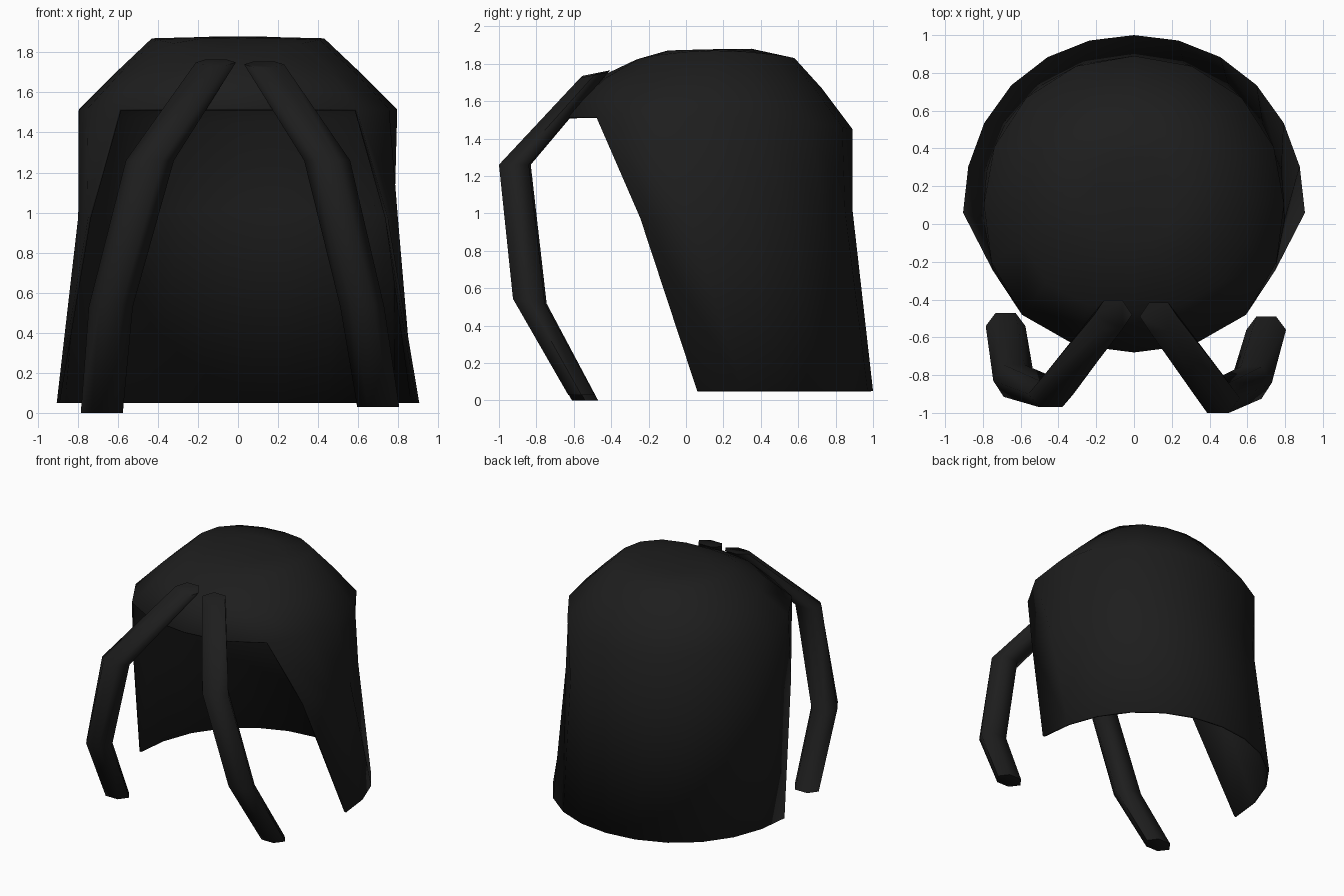
import bpy, bmesh, math

if "Cube" in bpy.data.objects:
    bpy.data.objects.remove(bpy.data.objects["Cube"])

black = bpy.data.materials.new("soft black")
black.diffuse_color = (0.0125, 0.0125, 0.0125, 1)
black.use_nodes = True
black.node_tree.nodes["Principled BSDF"].inputs["Base Color"].default_value = black.diffuse_color


def finish(name, bm, angle):
    mesh = bpy.data.meshes.new(name)
    bm.to_mesh(mesh)
    bm.free()
    mesh.materials.append(black)
    ob = bpy.data.objects.new(name, mesh)
    bpy.context.collection.objects.link(ob)
    bpy.ops.object.select_all(action='DESELECT')
    ob.select_set(True)
    bpy.context.view_layer.objects.active = ob
    bpy.ops.object.shade_smooth_by_angle(angle=math.radians(angle))
    return ob


def hair_shell():
    bm = bmesh.new()

    def point(deg, rx, back, front, z_side, z_back, z_front):
        """Point on a slightly squared oval ring; angle 0 is the back, 180 the front."""
        a = math.radians(deg)
        c, r = (back + front) / 2, (back - front) / 2
        k = math.cos(a)
        z = z_side + ((z_back - z_side) if k > 0 else (z_front - z_side)) * k * k
        bulge = 1 + (0.015 if k > 0 else 0.055) * math.sin(2 * a) ** 2
        return bm.verts.new((rx * bulge * math.sin(a), c + r * bulge * k, z))

    # hanging wall: each row wraps further round towards the face
    rows = []
    for span, ring in ((90, (0.905, 1.0, -0.88, 0.05, 0.05, 0.05)),
                       (115, (0.80, 0.89, -0.69, 0.98, 1.02, 0.95))):
        rows.append([point(-span + 2 * span * i / 12, *ring) for i in range(13)])

    # crown: full rings, starting at the back-left corner of the fringe line
    rings = []
    for ring in ((0.795, 0.89, -0.68, 1.515, 1.45, 1.52),
                 (0.62, 0.725, -0.46, 1.69, 1.67, 1.73),
                 (0.43, 0.58, -0.27, 1.87, 1.83, 1.82),
                 (0.22, 0.35, -0.10, 1.875, 1.88, 1.87)):
        rings.append([point(-135 + 22.5 * i, *ring) for i in range(16)])
    rows.append(rings[0][:13])

    for lo, hi in zip(rows, rows[1:]):
        for i in range(12):
            bm.faces.new((lo[i], hi[i], hi[i + 1], lo[i + 1]))
    for lo, hi in zip(rings, rings[1:]):
        for i in range(16):
            j = (i + 1) % 16
            bm.faces.new((lo[i], hi[i], hi[j], lo[j]))
    top = bm.verts.new((0, 0.12, 1.877))
    for i in range(16):
        bm.faces.new((rings[-1][i], top, rings[-1][(i + 1) % 16]))

    ob = finish("hair_shell", bm, 60)
    solid = ob.modifiers.new("thickness", 'SOLIDIFY')
    solid.thickness = 0.015
    solid.offset = -1


def strand(name, path):
    """Six-sided tube with level cross-sections along the path."""
    bm = bmesh.new()
    rings = []
    for x, y, z, rx, ry, tilt in path:
        ring = []
        for i in range(6):
            a = math.radians(60 * i)
            dy = ry * math.sin(a) / math.sin(math.radians(60))
            ring.append(bm.verts.new((x + rx * math.cos(a), y + dy, z + tilt * dy)))
        rings.append(ring)
    for lo, hi in zip(rings, rings[1:]):
        for i in range(6):
            j = (i + 1) % 6
            bm.faces.new((lo[i], lo[j], hi[j], hi[i]))
    bm.faces.new(rings[0])
    bm.faces.new(rings[-1])
    bmesh.ops.recalc_face_normals(bm, faces=bm.faces)
    finish(name, bm, 75)


hair_shell()

# front strands: x, y, z, half width, half depth, tilt
strand("right_strand", [(0.70, -0.56, 0.03, 0.105, 0.07, 0),
                        (0.62, -0.84, 0.53, 0.11, 0.085, -0.15),
                        (0.445, -0.92, 1.26, 0.115, 0.08, 0),
                        (0.13, -0.49, 1.74, 0.10, 0.075, 0.2)])
strand("left_strand", [(-0.68, -0.54, 0.00, 0.105, 0.07, 0),
                       (-0.635, -0.83, 0.53, 0.11, 0.085, -0.15),
                       (-0.44, -0.90, 1.26, 0.12, 0.07, 0),
                       (-0.11, -0.48, 1.75, 0.10, 0.075, 0.2)])
